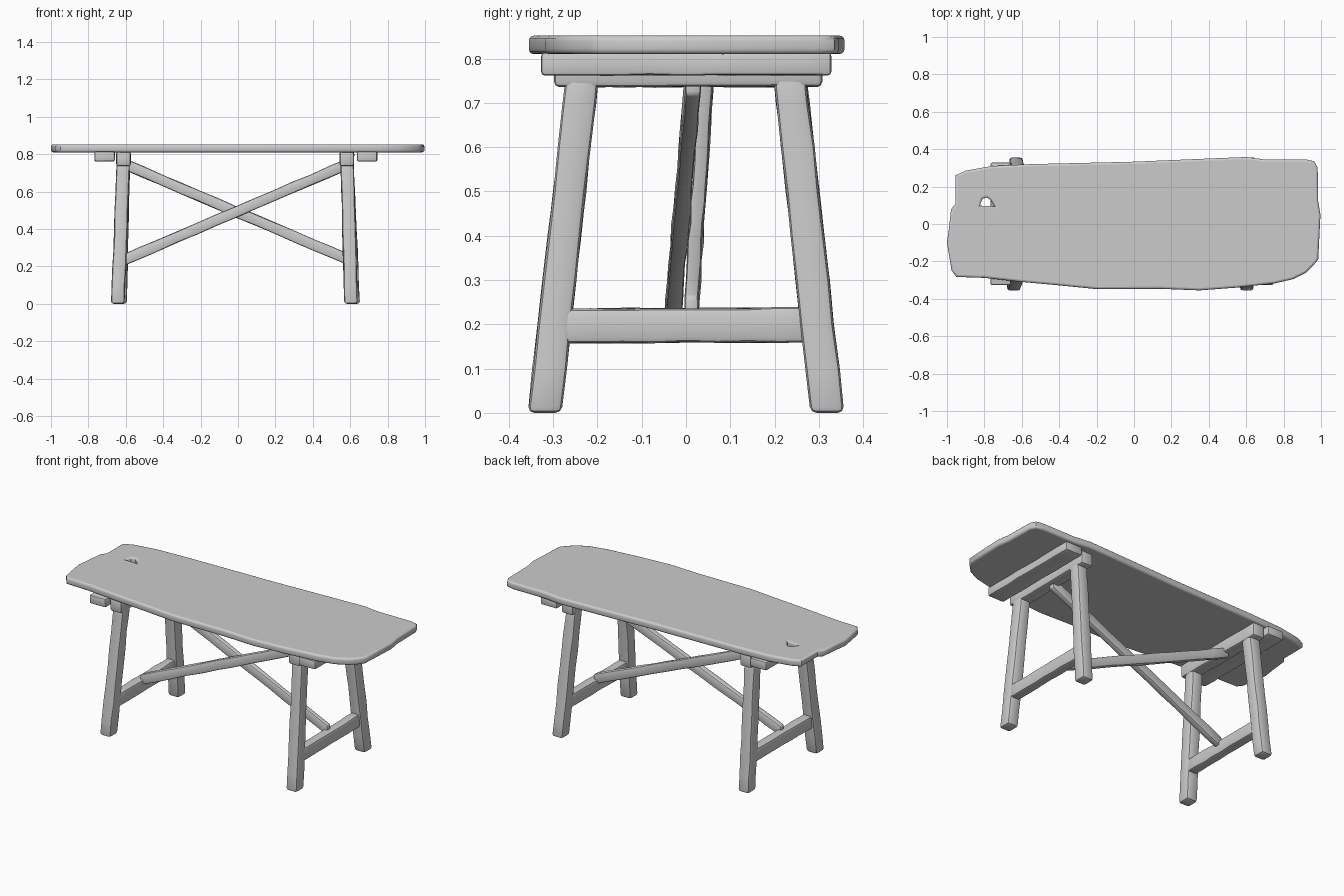
import bpy, bmesh, random
from mathutils import Vector

if "Cube" in bpy.data.objects:
    bpy.data.objects.remove(bpy.data.objects["Cube"])

random.seed(4)


def smooth(obj):
    bpy.ops.object.select_all(action='DESELECT')
    obj.select_set(True)
    bpy.context.view_layer.objects.active = obj
    bpy.ops.object.shade_smooth_by_angle(angle=0.7)


def beam(name, a, b, u, v, taper=1.0, bevel=0.012, rings=9, wobble=0.002):
    """Hand-hewn timber from a to b; u and v are its full cross-section vectors."""
    a, b, u, v = map(Vector, (a, b, u, v))
    bm = bmesh.new()
    loops = []
    for i in range(rings):
        t = i / (rings - 1)
        c, s = a.lerp(b, t), 0.5 * (1 + (taper - 1) * t)
        ring = []
        for su, sv in ((-1, -1), (1, -1), (1, 1), (-1, 1)):
            p = c + s * (su * u + sv * v)
            if 0 < i < rings - 1:
                p += Vector(random.uniform(-wobble, wobble) for _ in range(3))
            ring.append(bm.verts.new(p))
        loops.append(ring)
    for r, s in zip(loops, loops[1:]):
        for k in range(4):
            bm.faces.new((r[k], r[(k + 1) % 4], s[(k + 1) % 4], s[k]))
    bm.faces.new(loops[0])
    bm.faces.new(loops[-1])
    bmesh.ops.recalc_face_normals(bm, faces=bm.faces)
    sharp = [e for e in bm.edges if e.calc_face_angle(0) > 0.7]
    bmesh.ops.bevel(bm, geom=sharp, offset=bevel, segments=2, profile=0.5,
                    affect='EDGES', clamp_overlap=True)
    mesh = bpy.data.meshes.new(name)
    bm.to_mesh(mesh)
    bm.free()
    obj = bpy.data.objects.new(name, mesh)
    bpy.context.collection.objects.link(obj)
    smooth(obj)
    return obj


# Tabletop: irregular plank outline with a knot hole
outline = [(-.955, .26), (-.90, .285), (-.76, .31), (-.55, .32), (0, .333),
           (.4, .35), (.6, .358), (.70, .345), (.92, .345), (.965, .335),
           (.982, .30), (.985, .12), (.997, .05), (.985, -.19), (.96, -.22),
           (.92, -.26), (.85, -.295), (.75, -.318), (.55, -.34), (.35, -.355),
           (.15, -.347), (-.2, -.348), (-.4, -.328), (-.6, -.31), (-.8, -.288),
           (-.95, -.283), (-.975, -.25), (-.985, -.19), (-1.0, -.10),
           (-.99, -.03), (-.978, .08), (-.955, .105)]
knot = [(-.825, .098), (-.745, .095), (-.765, .125), (-.785, .142), (-.81, .135)]
curve = bpy.data.curves.new("tabletop", 'CURVE')
curve.dimensions = '2D'
curve.fill_mode = 'BOTH'
curve.extrude = 0.009
curve.bevel_depth = 0.012
curve.bevel_resolution = 2
curve.offset = -0.012
for pts in (outline, knot[::-1]):
    sp = curve.splines.new('POLY')
    sp.points.add(len(pts) - 1)
    for p, (x, y) in zip(sp.points, pts):
        p.co = (x, y, 0, 1)
    sp.use_cyclic_u = True
top = bpy.data.objects.new("tabletop", curve)
bpy.context.collection.objects.link(top)
top.location.z = 0.831
bpy.ops.object.select_all(action='DESELECT')
top.select_set(True)
bpy.context.view_layer.objects.active = top
bpy.ops.object.convert(target='MESH')
smooth(bpy.context.view_layer.objects.active)

# Trestles: legs, top rail, low stretcher and the batten outside each one
for side, s, foot_x, top_x, batten_x in (("left", -1, -.637, -.612, -.713),
                                         ("right", 1, .61, .582, .69)):
    for end, e in (("front", -1), ("back", 1)):
        fx = foot_x + e * 0.006
        beam(f"{side}_{end}_leg", (fx, e * .319, 0), (top_x, e * .230, .80),
             (.072, 0, 0), (0, .076, 0), taper=.96, bevel=.014)
    beam(f"{side}_top_rail", (top_x, -.298, .775), (top_x, .308, .775),
         (.076, 0, 0), (0, 0, .078))
    mid_x = foot_x + (top_x - foot_x) * .25
    beam(f"{side}_stretcher", (mid_x, -.285, .196), (mid_x, .285, .199),
         (.058, 0, 0), (0, 0, .078))
    beam(f"{side}_batten", (batten_x, -.327, .788), (batten_x, .328, .788),
         (.108, 0, 0), (0, 0, .052), bevel=.008)

# Crossed braces running between the trestles
beam("rising_brace", (-.625, -.03, .228), (.59, .016, .748),
     (0, .036, 0), (0, 0, .062), bevel=.009, rings=13)
beam("falling_brace", (-.61, .046, .748), (.60, .012, .232),
     (0, .032, 0), (0, 0, .062), bevel=.009, rings=13)
